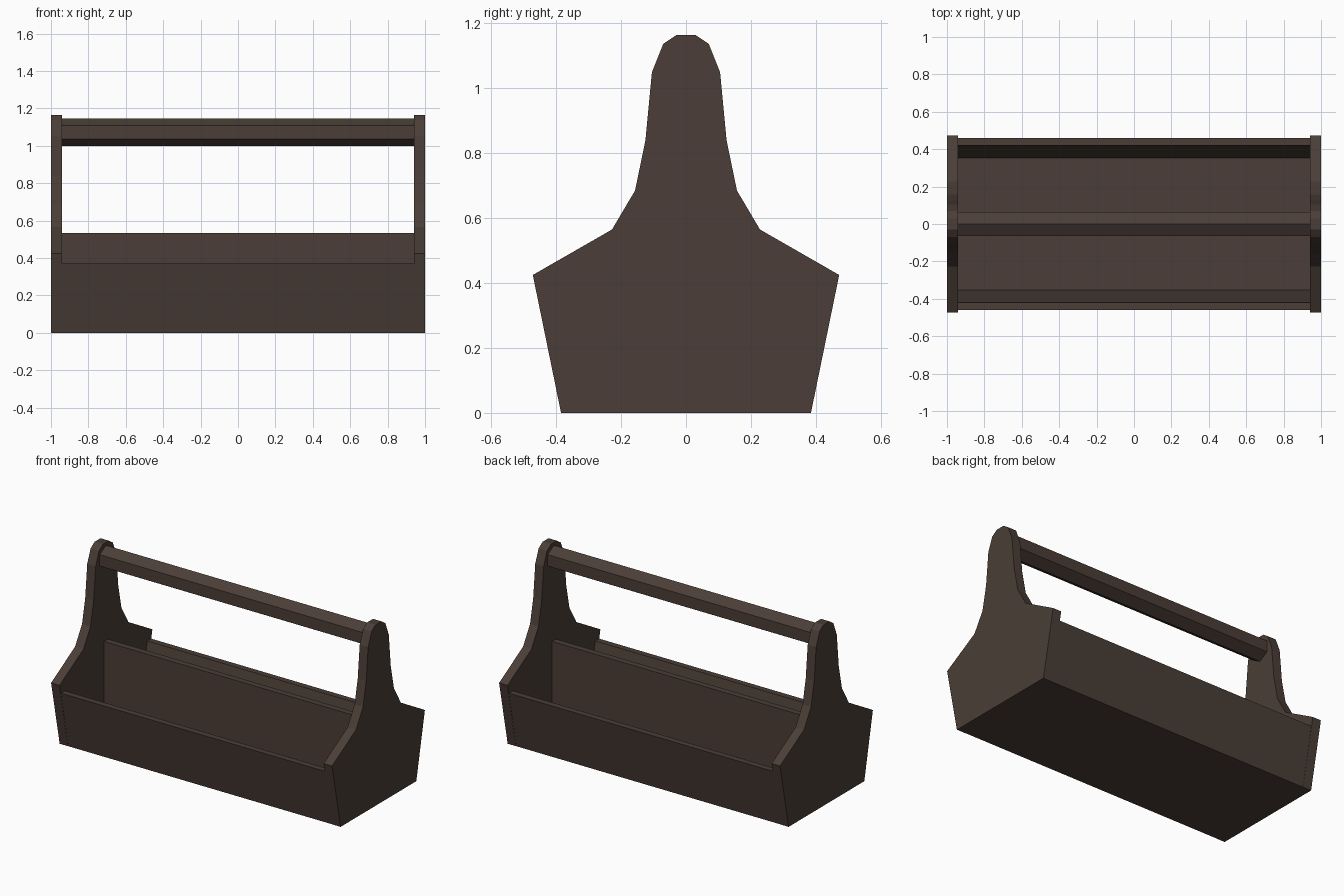
import bpy, math

if "Cube" in bpy.data.objects:
    bpy.data.objects.remove(bpy.data.objects["Cube"])

wood = bpy.data.materials.new("dark brown wood")
wood.diffuse_color = (0.07, 0.048, 0.038, 1)
wood.use_nodes = True
wood.node_tree.nodes["Principled BSDF"].inputs["Base Color"].default_value = wood.diffuse_color

END_IN = 0.94   # inner face of the end panels


def extrude(name, profile, x0, x1):
    """Prism along x from a counter-clockwise (y, z) profile."""
    n = len(profile)
    verts = [(x, y, z) for x in (x0, x1) for y, z in profile]
    faces = [tuple(reversed(range(n))), tuple(range(n, 2 * n))]
    faces += [(i, (i + 1) % n, n + (i + 1) % n, n + i) for i in range(n)]
    mesh = bpy.data.meshes.new(name)
    mesh.from_pydata(verts, [], faces)
    mesh.materials.append(wood)
    obj = bpy.data.objects.new(name, mesh)
    bpy.context.collection.objects.link(obj)
    return obj


# End panels: shouldered outline rising to a rounded handle post
half = [(0.385, 0), (0.472, 0.425), (0.228, 0.565), (0.157, 0.685),
        (0.125, 0.84), (0.105, 1.05), (0.07, 1.137), (0.03, 1.164)]
outline = half + [(-y, z) for y, z in reversed(half)]
extrude("left_end_panel", outline, -1, -END_IN)
extrude("right_end_panel", outline, END_IN, 1)

# Sloping side boards, flush with the end panels
board = [(0.345, 0), (0.384, 0), (0.459, 0.37), (0.42, 0.37)]
extrude("back_board", board, -END_IN, END_IN)
extrude("front_board", [(-y, z) for y, z in reversed(board)], -END_IN, END_IN)

# Floor and centre divider
extrude("floor", [(-0.35, 0), (0.35, 0), (0.352, 0.035), (-0.352, 0.035)], -END_IN, END_IN)
extrude("divider", [(-0.02, 0.035), (0.02, 0.035), (0.02, 0.535), (-0.02, 0.535)], -END_IN, END_IN)

# Hexagonal carrying handle, point up
hexagon = [(0.073 * math.cos(math.radians(30 + 60 * i)),
            1.073 + 0.073 * math.sin(math.radians(30 + 60 * i))) for i in range(6)]
extrude("handle", hexagon, -END_IN, END_IN)
